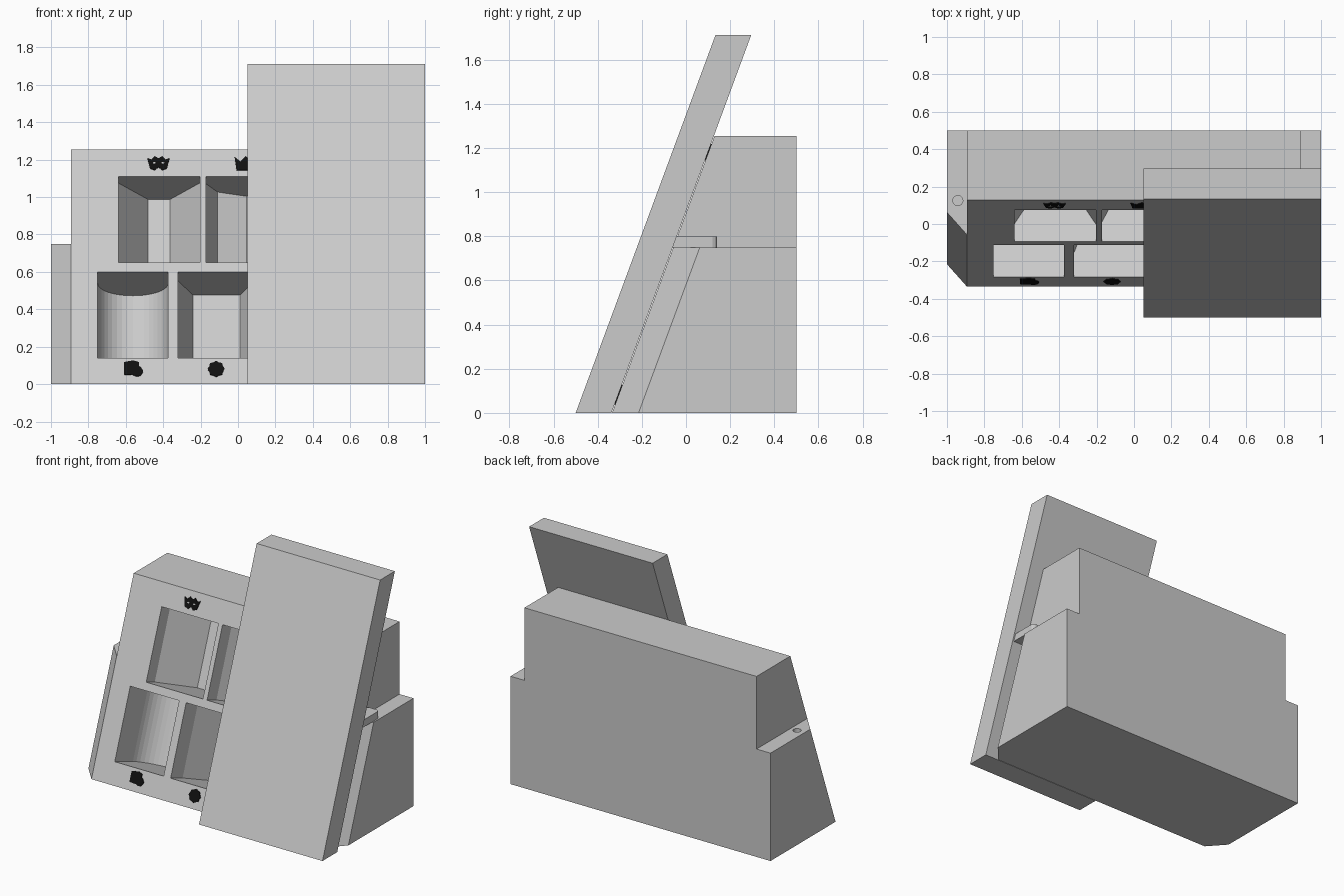
import bpy, bmesh
from math import atan, cos, sin, pi, radians
from mathutils import Matrix, Vector

if "Cube" in bpy.data.objects:
    bpy.data.objects.remove(bpy.data.objects["Cube"])

SLOPE = 0.37                 # y gained per unit of height on the front face
TILT = atan(SLOPE)
FRONT = -0.335               # y of the front face at the floor
CORE = 0.893                 # half width of the tall block


def material(name, value):
    m = bpy.data.materials.new(name)
    m.use_nodes = True
    col = (value, value, value, 1)
    m.diffuse_color = col
    m.node_tree.nodes["Principled BSDF"].inputs["Base Color"].default_value = col
    return m


GREY = material("light_grey", 0.6)
BLACK = material("black", 0.005)


def loft(name, low, high, mat):
    """Solid between two matching loops of 3D points."""
    bm = bmesh.new()
    a = [bm.verts.new(p) for p in low]
    b = [bm.verts.new(p) for p in high]
    bm.faces.new(a[::-1])
    bm.faces.new(b)
    for i in range(len(a)):
        j = (i + 1) % len(a)
        bm.faces.new((a[i], a[j], b[j], b[i]))
    bmesh.ops.recalc_face_normals(bm, faces=bm.faces[:])
    mesh = bpy.data.meshes.new(name)
    bm.to_mesh(mesh)
    bm.free()
    mesh.materials.append(mat)
    obj = bpy.data.objects.new(name, mesh)
    bpy.context.collection.objects.link(obj)
    return obj


def prism(name, outline, lo, hi, frame, mat):
    ends = [[frame @ Vector((a, b, h)) for a, b in outline] for h in (lo, hi)]
    return loft(name, *ends, mat)


def cut(target, cutter):
    cutter.hide_render = True
    mod = target.modifiers.new("cut", 'BOOLEAN')
    mod.object = cutter
    mod.solver = 'EXACT'
    bpy.context.view_layer.objects.active = target
    bpy.ops.object.modifier_apply(modifier=mod.name)
    bpy.data.objects.remove(cutter)


# Frames: side profile (y, z, across), pocket (x, depth, up the face), plate (x, up, outward)
SIDE = Matrix(((0, 0, 1, 0), (1, 0, 0, 0), (0, 1, 0, 0), (0, 0, 0, 1)))
BASE = Matrix.Translation((0, FRONT, 0))
POCKET = BASE @ Matrix.Rotation(-TILT, 4, 'X')
PLATE = BASE @ Matrix.Rotation(pi / 2 - TILT, 4, 'X')


def sloped(y, z):
    return y + SLOPE * z


# Main sloping block
TOP = 1.255
block = prism("main_block", [(FRONT, 0), (0.5, 0), (0.5, TOP), (sloped(FRONT, TOP), TOP)],
              -CORE, CORE, SIDE, GREY)


# Pockets cut square to the sloping face
def mirrored(half, cx):
    left = [(cx - x, d) for x, d in half]
    return left + [(cx + x, d) for x, d in reversed(half) if x > 0]


def half_round(r, straight):
    arc = [(r * cos(t), straight + r * sin(t)) for t in (pi / 2 * i / 10 for i in range(11))]
    arc[-1] = (0, straight + r)
    return [(r, -0.05)] + arc


TAPERED = [(0.218, -0.05), (0.218, 0.1), (0.058, 0.355)]
PEAKED = [(0.218, -0.05), (0.218, 0.11), (0.155, 0.24), (0, 0.305)]
BOXY = [(0.205, -0.05), (0.205, 0.14), (0.125, 0.36)]
UPPER, LOWER = (0.65, 1.11), (0.14, 0.6)
pockets = [(TAPERED, -0.422, UPPER), (PEAKED, 0.046, UPPER), (TAPERED, 0.515, UPPER),
           (half_round(0.188, 0.18), -0.562, LOWER), (BOXY, -0.115, LOWER),
           (BOXY, 0.35, LOWER)]
for half, cx, (z0, z1) in pockets:
    cut(block, prism("pocket_cutter", mirrored(half, cx), z0 / cos(TILT), z1 / cos(TILT),
                     POCKET, GREY))

# Side shoulders with chamfered fronts and a pivot hole on top
SHOULDER = 0.75
for side, label in ((-1, "right"), (1, "left")):
    front = [(CORE, FRONT), (1, -0.215)]
    back = [(1, 0.5), (CORE, 0.5)]
    low = [(side * x, y, 0) for x, y in front + back]
    high = [(side * x, sloped(y, SHOULDER), SHOULDER) for x, y in front]
    high += [(side * x, y, SHOULDER) for x, y in back]
    shoulder = loft(label + "_shoulder", low, high, GREY)
    ring = [(side * 0.942 + 0.027 * cos(radians(a)), 0.125 + 0.027 * sin(radians(a)))
            for a in range(0, 360, 15)]
    cut(shoulder, prism("hole_cutter", ring, SHOULDER - 0.1, SHOULDER + 0.1,
                        Matrix.Identity(4), GREY))

# Leaning cover panel over the left half
COVER_TOP = 1.712
back_y = FRONT - 0.003
prism("cover_panel", [(-0.5, 0), (back_y, 0), (sloped(back_y, COVER_TOP), COVER_TOP),
                      (sloped(-0.5, COVER_TOP), COVER_TOP)], 0.05, 1, SIDE, GREY)

# Tongue joining the cover to the left shoulder
tongue = [(0.897, -0.07), (0.99, -0.07), (0.99, 0.12), (0.983, 0.133), (0.97, 0.14),
          (0.917, 0.14), (0.904, 0.133), (0.897, 0.12)]
prism("cover_tongue", tongue, SHOULDER, 0.8, Matrix.Identity(4), GREY)


# Small dark emblems on the face
def emblem(name, outline, cx, z, mat=BLACK, height=0.006):
    frame = PLATE @ Matrix.Translation((cx, z / cos(TILT), 0))
    prism(name, outline, -0.002, height, frame, mat)


def blob(r, wave, lobes, cx=0, cy=0):
    pts = []
    for i in range(32):
        t = 2 * pi * i / 32
        k = r + wave * cos(lobes * t)
        pts.append((cx + k * cos(t), cy + k * sin(t)))
    return pts


mask = [(0, -0.022), (0.02, -0.04), (0.045, -0.03), (0.06, 0.03), (0.038, 0.02),
        (0.02, 0.04), (0, 0.027)]
emblem("mask_emblem", mirrored(mask, 0), -0.425, 1.18)
for x in (-0.022, 0.022):
    emblem("mask_eye", [(x - 0.01, 0), (x, -0.006), (x + 0.01, 0), (x, 0.006)],
           -0.425, 1.18, GREY, 0.008)
crown = [(0, -0.04), (0.05, -0.04), (0.06, 0.035), (0.03, 0.01), (0, 0.04)]
emblem("crown_emblem", mirrored(crown, 0), 0.042, 1.18)
emblem("flower_emblem", blob(0.042, 0.003, 8), -0.117, 0.08)
emblem("drum_emblem", [(-0.05, -0.035), (0.03, -0.04), (0.03, 0.035), (0, 0.045),
                       (-0.05, 0.035)], -0.56, 0.083)
emblem("ball_emblem", blob(0.029, 0.001, 6), -0.538, 0.068)
